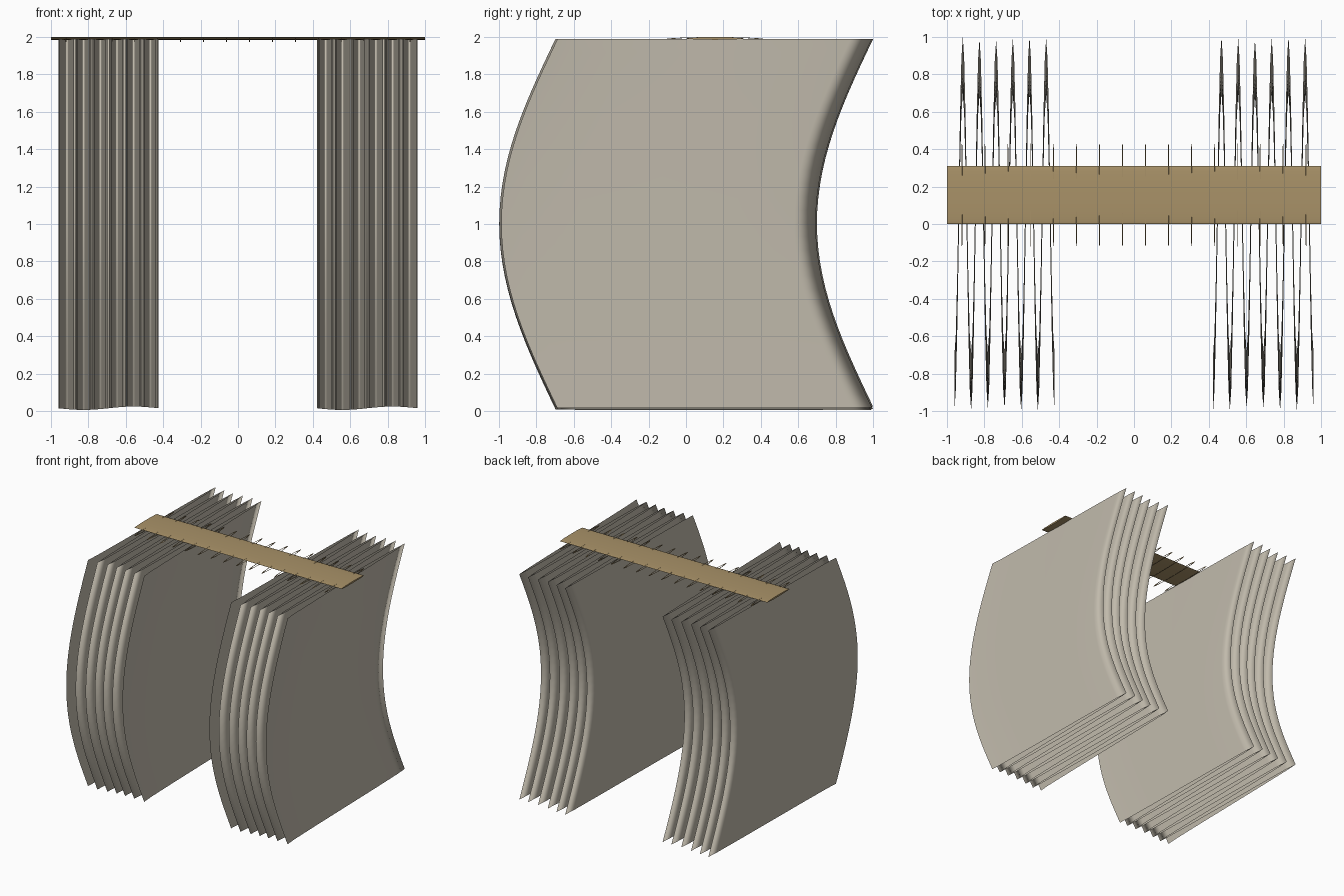
import bpy, bmesh, math
from math import sin, cos, pi

if "Cube" in bpy.data.objects:
    bpy.data.objects.remove(bpy.data.objects["Cube"])


def material(name, rgb):
    m = bpy.data.materials.new(name)
    m.diffuse_color = (*rgb, 1)
    m.use_nodes = True
    m.node_tree.nodes["Principled BSDF"].inputs["Base Color"].default_value = m.diffuse_color
    return m


linen = material("linen", (0.53, 0.49, 0.41))
brass = material("brass", (0.40, 0.29, 0.14))


def curtain(name, x0, x1, folds=6, seg=12, rows=28):
    """Pleated sheet that bows forward at mid height, with a wavy hem."""
    bm = bmesh.new()
    n = folds * seg
    top = 1.988
    grid = []
    for j in range(rows + 1):
        t = j / rows
        row = []
        for i in range(n + 1):
            u = i / n
            hem = 0.015 - 0.009 * sin(2 * pi * u)
            z = hem + (top - hem) * t
            amp = 0.842 + 0.008 * sin(9 * u + 1)
            y = 0.15 - amp * cos(2 * pi * folds * u) - 0.3 * sin(pi * t)
            row.append(bm.verts.new((x0 + (x1 - x0) * u, y, z)))
        grid.append(row)
    for a, b in zip(grid, grid[1:]):
        for i in range(n):
            bm.faces.new((a[i], a[i + 1], b[i + 1], b[i]))
    me = bpy.data.meshes.new(name)
    bm.to_mesh(me)
    bm.free()
    ob = bpy.data.objects.new(name, me)
    bpy.context.collection.objects.link(ob)
    me.materials.append(linen)
    me.shade_smooth()


curtain("left_curtain", -0.96, -0.425)
curtain("right_curtain", 0.423, 0.96)

# Flattened rod
bpy.ops.mesh.primitive_cylinder_add(vertices=24, radius=1, depth=2,
                                    location=(0, 0.155, 1.9925),
                                    rotation=(0, pi / 2, 0))
rod = bpy.context.object
rod.name = "curtain_rod"
rod.scale = (0.0075, 0.155, 1)
rod.data.materials.append(brass)
bpy.ops.object.shade_smooth_by_angle()

# Flattened rings evenly spaced along the rod
for k in range(16):
    bpy.ops.mesh.primitive_torus_add(major_segments=24, minor_segments=8,
                                     major_radius=0.92, minor_radius=0.08,
                                     location=(-0.92 + k * 1.84 / 15, 0.155, 1.986),
                                     rotation=(0, pi / 2, 0))
    ring = bpy.context.object
    ring.name = f"curtain_ring_{k + 1}"
    ring.scale = (0.0135, 0.275, 0.03)
    ring.data.materials.append(brass)
    bpy.ops.object.shade_smooth_by_angle()
